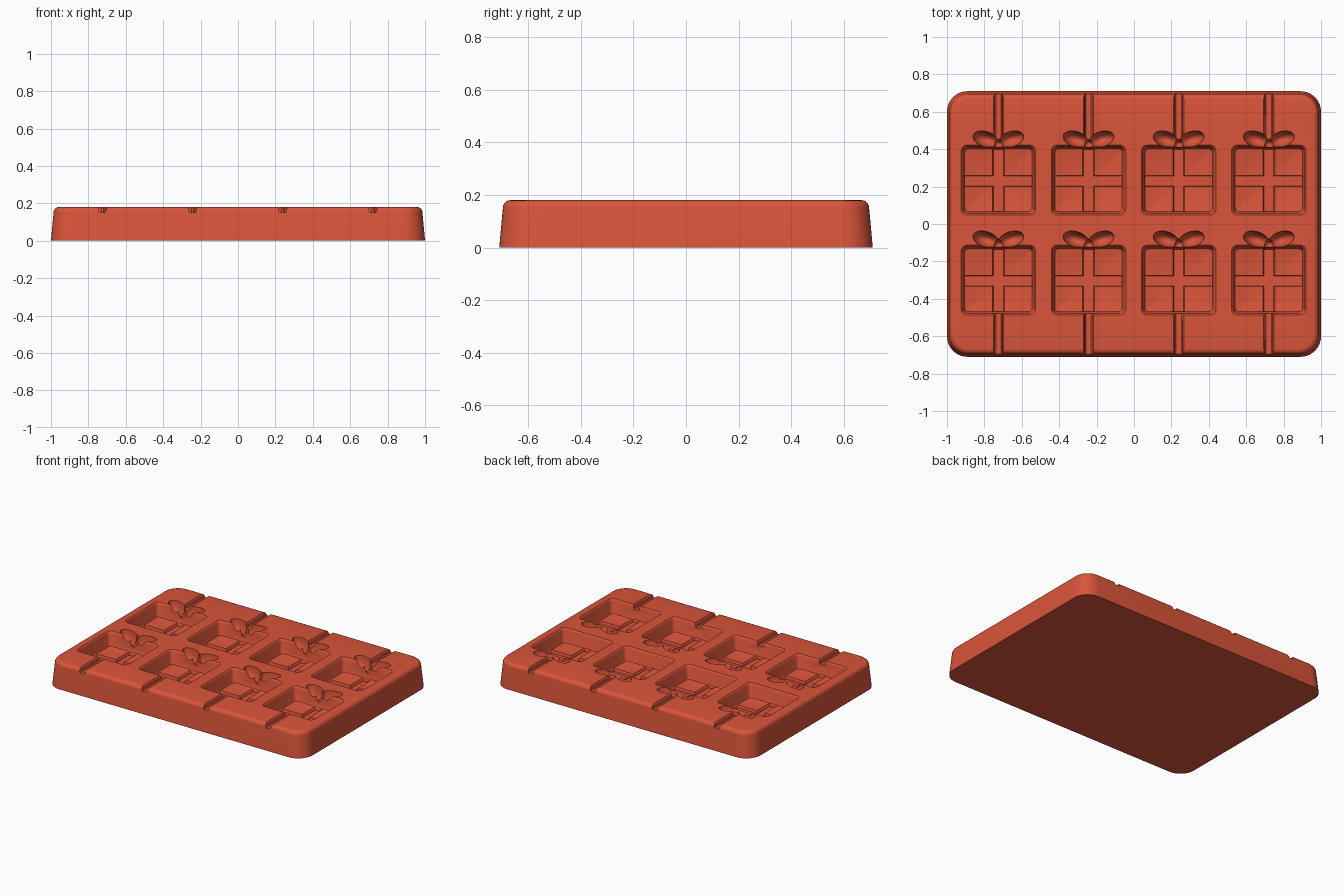
import bpy
import bmesh
from math import sin, cos, pi, radians
from mathutils import Matrix, Vector

if "Cube" in bpy.data.objects:
    bpy.data.objects.remove(bpy.data.objects["Cube"], do_unlink=True)

scene_col = bpy.context.scene.collection
cutters = bpy.data.collections.new("cavity_cutters")
scene_col.children.link(cutters)

red = bpy.data.materials.new("coral red")
red.use_nodes = True
red.diffuse_color = (0.70, 0.09, 0.042, 1)
red.node_tree.nodes["Principled BSDF"].inputs["Base Color"].default_value = red.diffuse_color


def add_object(name, bm, collection):
    bmesh.ops.recalc_face_normals(bm, faces=bm.faces)
    mesh = bpy.data.meshes.new(name)
    bm.to_mesh(mesh)
    bm.free()
    mesh.materials.append(red)
    obj = bpy.data.objects.new(name, mesh)
    collection.objects.link(obj)
    obj.hide_render = collection is cutters
    return obj


def loft(name, rings, collection, x=0, y=0, steps=4):
    """Stack rounded rectangles (half x, half y, corner radius, z) into a solid."""
    bm = bmesh.new()
    loops = []
    for hx, hy, r, z in rings:
        loop = []
        for q, (sx, sy) in enumerate([(1, 1), (-1, 1), (-1, -1), (1, -1)]):
            for i in range(steps + 1):
                a = (q + i / steps) * pi / 2
                loop.append(bm.verts.new((x + sx * (hx - r) + r * cos(a),
                                          y + sy * (hy - r) + r * sin(a), z)))
        loops.append(loop)
    for low, high in zip(loops, loops[1:]):
        for i in range(len(low)):
            j = (i + 1) % len(low)
            bm.faces.new((low[i], low[j], high[j], high[i]))
    bm.faces.new(loops[0])
    bm.faces.new(loops[-1])
    return add_object(name, bm, collection)


def ellipsoid(name, centre, size, tilt):
    bm = bmesh.new()
    bmesh.ops.create_uvsphere(bm, u_segments=28, v_segments=16, radius=1)
    bm.transform(Matrix.Translation(centre) @ Matrix.Rotation(tilt, 4, 'Z')
                 @ Matrix.Diagonal(Vector(size).to_4d()))
    return add_object(name, bm, cutters)


TOP = 0.18

# Tray body: drafted sides with a rounded top rim
rings = [(1.0, 0.71, 0.11, 0)]
for i in range(6):
    a = i / 5 * pi / 2
    inset = 0.014 + 0.028 * (1 - cos(a))
    rings.append((1 - inset, 0.71 - inset, 0.11 - inset / 2, TOP - 0.028 * (1 - sin(a))))
tray = loft("mould_tray", rings, scene_col, steps=10)

for x in (-0.725, -0.243, 0.239, 0.721):
    for y in (0.235, -0.30):
        # Gift box pocket with a softened rim and floor edge
        loft("box_cutter", [(0.172, 0.160, 0.016, 0.08), (0.180, 0.168, 0.02, 0.083),
                            (0.184, 0.172, 0.022, 0.092), (0.191, 0.179, 0.026, 0.168),
                            (0.194, 0.182, 0.028, 0.175), (0.200, 0.188, 0.03, 0.181),
                            (0.200, 0.188, 0.03, 0.22)], cutters, x, y)
        # Crossed ribbon channels in the pocket floor
        for name, hx, hy in (("ribbon_upright", 0.026, 0.168), ("ribbon_across", 0.180, 0.026)):
            loft(name, [(hx, hy, 0.004, 0.06), (hx + 0.004, hy + 0.002, 0.004, 0.078),
                        (hx + 0.008, hy + 0.004, 0.004, 0.083)], cutters, x, y - 0.005, steps=2)
        # Bow: two tilted loops and a knot
        for side in (-1, 1):
            ellipsoid("bow_loop", (x + side * 0.068, y + 0.218, TOP),
                      (0.07, 0.041, 0.095), side * radians(18))
        ellipsoid("bow_knot", (x, y + 0.193, TOP), (0.03, 0.026, 0.09), 0)

    # Shallow string grooves running out to the long edges
    for y in (0.585, -0.60):
        loft("string_groove", [(0.014, 0.14, 0.003, 0.152), (0.020, 0.14, 0.003, 0.157),
                               (0.022, 0.14, 0.003, 0.172), (0.028, 0.14, 0.003, 0.181),
                               (0.028, 0.14, 0.003, 0.22)], cutters, x, y, steps=2)

# Cut all pockets, then keep only the finished tray
cut = tray.modifiers.new("pockets", 'BOOLEAN')
cut.operation = 'DIFFERENCE'
cut.operand_type = 'COLLECTION'
cut.collection = cutters
cut.solver = 'EXACT'
bpy.context.view_layer.update()
finished = bpy.data.meshes.new_from_object(tray.evaluated_get(bpy.context.evaluated_depsgraph_get()))
tray.modifiers.clear()
tray.data = finished
for obj in list(cutters.objects):
    bpy.data.objects.remove(obj, do_unlink=True)
bpy.data.collections.remove(cutters)
finished.materials.clear()
finished.materials.append(red)
for poly in finished.polygons:
    poly.material_index = 0

bpy.ops.object.select_all(action='DESELECT')
tray.select_set(True)
bpy.context.view_layer.objects.active = tray
bpy.ops.object.shade_smooth_by_angle(angle=radians(35))
